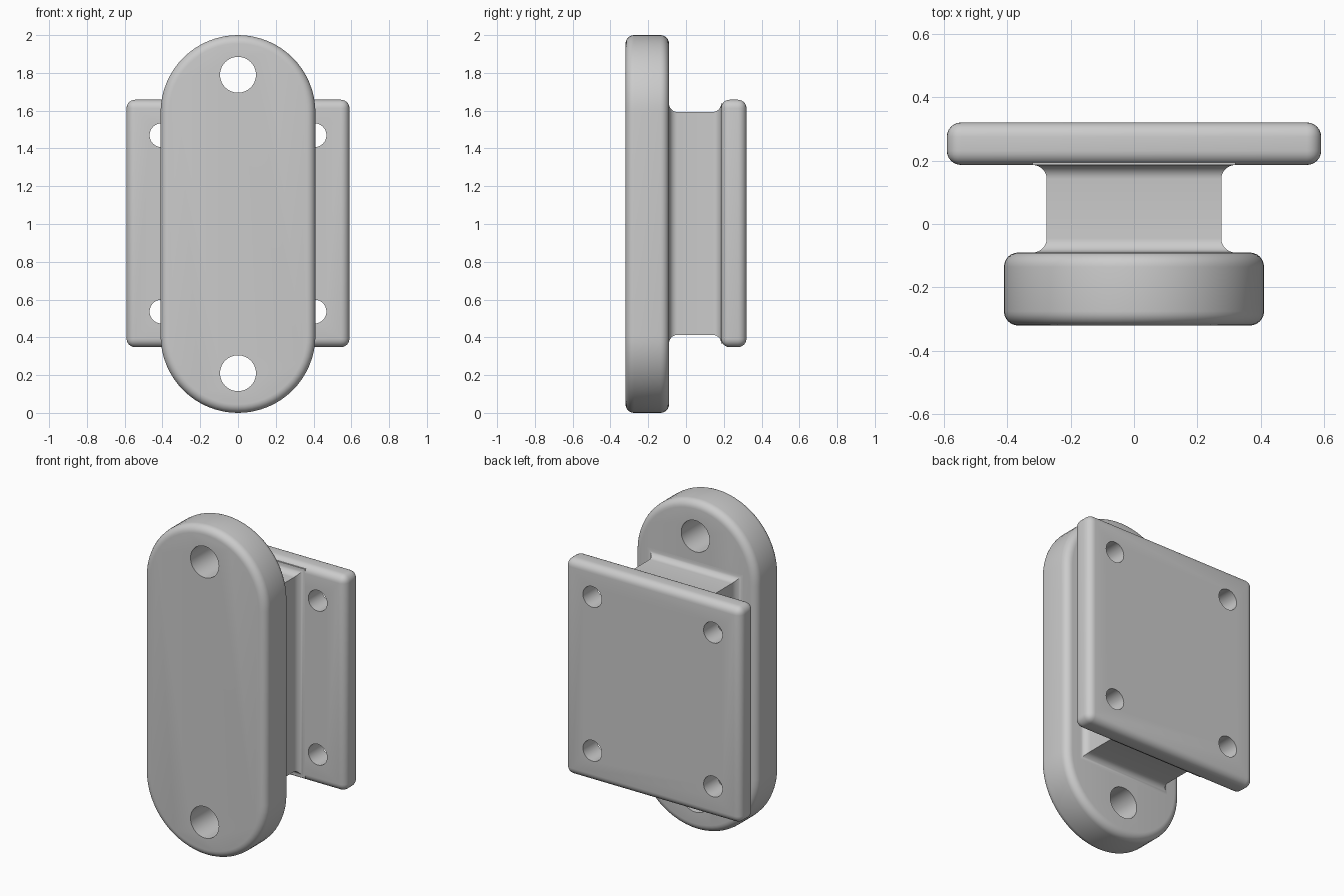
import bpy, bmesh
from math import cos, sin, pi, radians

cube = bpy.data.objects.get("Cube")
if cube:
    bpy.data.objects.remove(cube, do_unlink=True)

grey = bpy.data.materials.new("plain grey")
grey.use_nodes = True
COLOUR = (0.6, 0.6, 0.6, 1)
grey.diffuse_color = COLOUR
grey.node_tree.nodes["Principled BSDF"].inputs["Base Color"].default_value = COLOUR

MID = 1.0        # height of the bracket centre
ROUND = 0.045    # radius of rounded edges and fillets


def loft(name, sections):
    """Skin a list of (y, outline) sections, outlines being (x, z) points."""
    bm = bmesh.new()
    rings = [[bm.verts.new((x, y, z)) for x, z in outline] for y, outline in sections]
    n = len(rings[0])
    for a, b in zip(rings, rings[1:]):
        for i in range(n):
            j = (i + 1) % n
            bm.faces.new((a[i], a[j], b[j], b[i]))
    bm.faces.new(rings[0])
    bm.faces.new(rings[-1])
    bmesh.ops.recalc_face_normals(bm, faces=bm.faces)
    mesh = bpy.data.meshes.new(name)
    bm.to_mesh(mesh)
    bm.free()
    mesh.materials.append(grey)
    obj = bpy.data.objects.new(name, mesh)
    bpy.context.collection.objects.link(obj)
    return obj


def rectangle(w, h):
    return [(-w, MID - h), (w, MID - h), (w, MID + h), (-w, MID + h)]


def arc(r, z, start, steps=32):
    return [(r * cos(start + pi * i / steps), z + r * sin(start + pi * i / steps))
            for i in range(steps + 1)]


def select(obj):
    bpy.ops.object.select_all(action="DESELECT")
    obj.select_set(True)
    bpy.context.view_layer.objects.active = obj


def finish(obj, holes=(), radius=0, rounded=True):
    """Round the sharp edges, drill holes along y, then shade."""
    select(obj)
    if rounded:
        bevel = obj.modifiers.new("rounded edges", "BEVEL")
        bevel.width, bevel.segments = ROUND, 6
        bevel.limit_method, bevel.angle_limit = "ANGLE", radians(40)
        bpy.ops.object.modifier_apply(modifier=bevel.name)
    for x, z in holes:
        bpy.ops.mesh.primitive_cylinder_add(vertices=48, radius=radius, depth=2,
                                            location=(x, 0, z), rotation=(pi / 2, 0, 0))
        cutter = bpy.context.object
        cutter.name = "hole_cutter"
        cutter.hide_render = True
        cutter.data.materials.append(grey)
        select(obj)
        drill = obj.modifiers.new("hole", "BOOLEAN")
        drill.operation, drill.solver, drill.object = "DIFFERENCE", "EXACT", cutter
        bpy.ops.object.modifier_apply(modifier=drill.name)
        bpy.data.objects.remove(cutter, do_unlink=True)
    bpy.ops.object.shade_smooth_by_angle(angle=radians(30))


# Front plate: long slot shape with one bolt hole at each end
R = 0.41
slot = arc(R, 2 - R, 0) + arc(R, R, pi)
front = loft("front_plate", [(-0.32, slot), (-0.09, slot)])
finish(front, [(0, MID + s * 0.79) for s in (-1, 1)], 0.095)

# Back plate: rounded rectangle with four screw holes
panel = rectangle(0.59, 0.655)
back = loft("back_plate", [(0.186, panel), (0.32, panel)])
for v in back.data.vertices:
    v.co.z += 0.003
finish(back, [(sx * 0.405, MID + 0.003 + sz * 0.467) for sx in (-1, 1) for sz in (-1, 1)], 0.063)

# Neck: block joining the plates, flaring into a fillet at both ends
STEPS = 8
flare = [(ROUND * (1 - cos(pi / 2 * i / STEPS)), ROUND * (1 - sin(pi / 2 * i / STEPS)))
         for i in range(STEPS + 1)]
profile = [(-0.11, ROUND)]
profile += [(-0.09 + d, ROUND * 1 - ROUND + g) for d, g in flare]
profile += [(0.186 - d, g) for d, g in reversed(flare)]
profile += [(0.206, ROUND)]
neck = loft("neck", [(y, rectangle(0.275 + g, 0.59 + g)) for y, g in profile])
for v in neck.data.vertices:
    v.co.z += 0.003
finish(neck, rounded=False)
